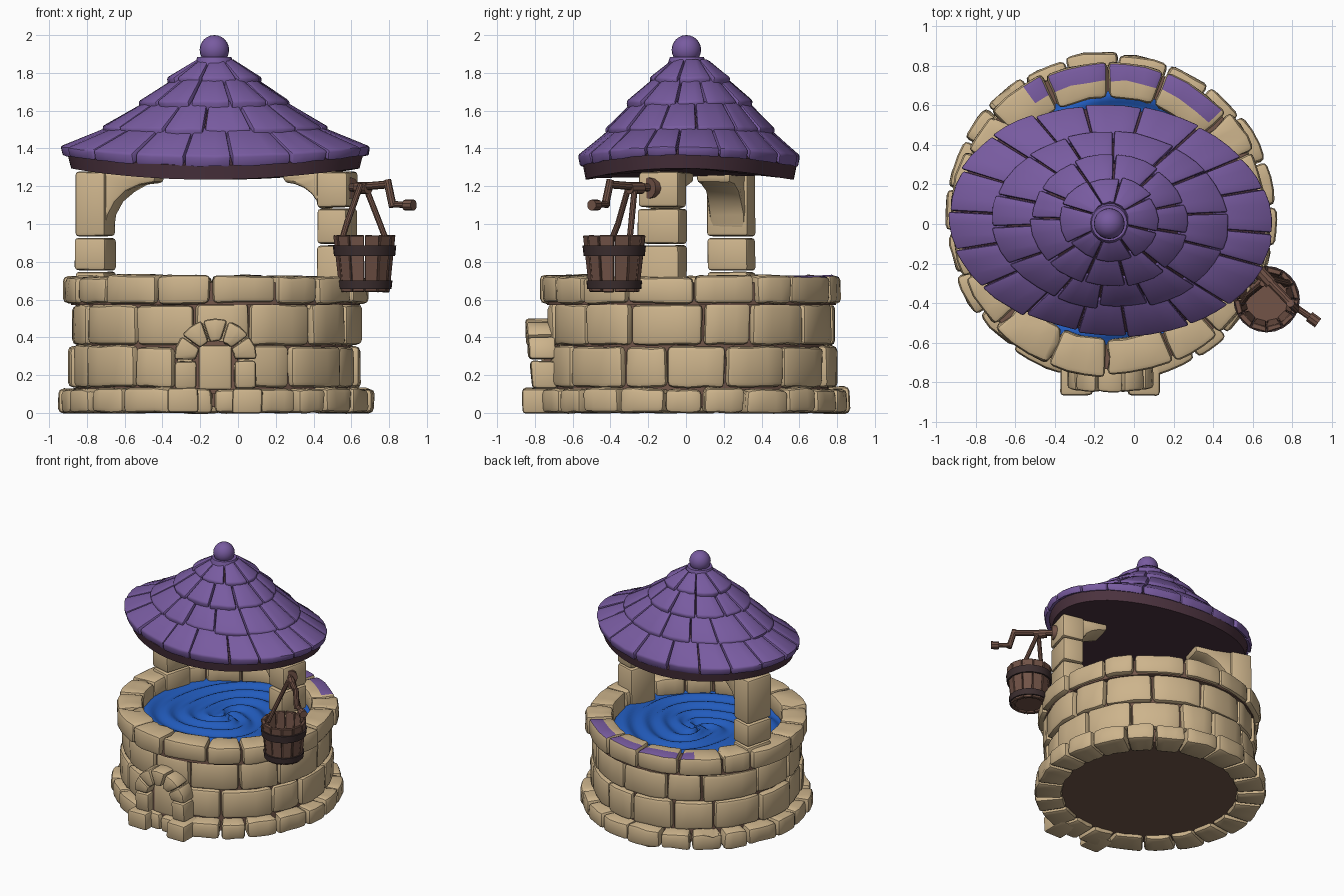
import bpy, bmesh, math, random
from mathutils import Vector, Matrix

if "Cube" in bpy.data.objects:
    bpy.data.objects.remove(bpy.data.objects["Cube"])

random.seed(4)
CX, CY = -0.12, 0.03          # well centre
TAU = 2 * math.pi


def material(name, rgb):
    m = bpy.data.materials.new(name)
    lin = [((c / 255 + 0.055) / 1.055) ** 2.4 for c in rgb]
    m.diffuse_color = (*lin, 1)
    m.use_nodes = True
    m.node_tree.nodes["Principled BSDF"].inputs["Base Color"].default_value = m.diffuse_color
    return m


STONE = material("sand stone", (205, 180, 140))
MORTAR = material("brown mortar", (115, 87, 74))
PURPLE = material("purple tile", (120, 91, 160))
TRIM = material("dark plum trim", (76, 51, 63))
WOOD = material("brown wood", (114, 83, 71))
IRON = material("dark iron", (60, 46, 47))
WATER = material("blue water", (34, 92, 190))


def sweep(bm, loops, closed=False):
    """Skin a list of equal point loops; cap the ends unless closed."""
    rings = [[bm.verts.new(p) for p in l] for l in loops]
    pairs = list(zip(rings, rings[1:] + rings[:1]))
    if not closed:
        pairs.pop()
        bm.faces.new(rings[0])
        bm.faces.new(rings[-1][::-1])
    for a, b in pairs:
        for i in range(len(a)):
            j = (i + 1) % len(a)
            bm.faces.new((a[i], b[i], b[j], a[j]))


def finish(bm, name, mats, bevel=0.0, jitter=0.0, segs=2, rule=None):
    for v in bm.verts:
        v.co += Vector([random.uniform(-jitter, jitter) for _ in range(3)])
    bmesh.ops.recalc_face_normals(bm, faces=bm.faces)
    if bevel:
        edges = [e for e in bm.edges if e.calc_face_angle(0) > 0.7]
        bmesh.ops.bevel(bm, geom=edges, offset=bevel, segments=segs, profile=0.5,
                        affect='EDGES', clamp_overlap=True)
    bm.normal_update()
    if rule:
        for f in bm.faces:
            f.material_index = rule(f)
    me = bpy.data.meshes.new(name)
    bm.to_mesh(me)
    bm.free()
    ob = bpy.data.objects.new(name, me)
    bpy.context.collection.objects.link(ob)
    for m in mats:
        me.materials.append(m)
    bpy.ops.object.select_all(action='DESELECT')
    ob.select_set(True)
    bpy.context.view_layer.objects.active = ob
    bpy.ops.object.shade_smooth_by_angle(angle=math.radians(35))
    return ob


def polar(r, a, z, cx=CX, cy=CY):
    return (cx + r * math.cos(a), cy + r * math.sin(a), z)


def steps(a0, a1, n):
    return [a0 + (a1 - a0) * i / n for i in range(n + 1)]


def rod(bm, p, q, r, r2=None, n=10):
    p, q = Vector(p), Vector(q)
    d = q - p
    m = Matrix.Translation((p + q) / 2) @ d.to_track_quat('Z', 'Y').to_matrix().to_4x4()
    bmesh.ops.create_cone(bm, cap_ends=True, segments=n, radius1=r,
                          radius2=r2 or r, depth=d.length, matrix=m)


# Rings of stones: one course each
def course(name, n, r0, r1, z0, z1, off, mats=(STONE,), rule=None):
    bm = bmesh.new()
    cuts = [off + (i + random.uniform(-.16, .16)) * TAU / n for i in range(n)]
    cuts.append(cuts[0] + TAU)
    for a0, a1 in zip(cuts, cuts[1:]):
        ro = r1 + random.uniform(-.012, .012)
        zt = z1 + random.uniform(-.008, .008)
        g = 0.006 / r1
        sec = [(r0, z0), (ro, z0), (ro, zt), (.695, zt), (r0, zt)]
        sweep(bm, [[polar(r, a, z) for r, z in sec] for a in steps(a0 + g, a1 - g, 3)])
    finish(bm, name, mats, bevel=.026, jitter=.006, rule=rule)


def moss_paint(f):
    c = f.calc_center_median() - Vector((CX, CY, 0))
    ang = math.degrees(math.atan2(c.y, c.x))
    return int(f.normal.z > .8 and c.xy.length > .7 and 45 < ang < 122)


course("base_stones", 22, .63, .83, 0, .13, .1)
course("lower_stones", 15, .63, .765, .135, .355, .3)
course("upper_stones", 14, .63, .765, .36, .575, .05)
course("rim_stones", 16, .61, .80, .58, .725, .0, (STONE, PURPLE), moss_paint)

# Mortar core behind the stones
bm = bmesh.new()
rod(bm, (CX, CY, .03), (CX, CY, .575), .725, n=48)
bmesh.ops.delete(bm, geom=[], context='VERTS')
finish(bm, "mortar_core", [MORTAR])
bm = bmesh.new()
sec = [(.64, .57), (.765, .57), (.765, .69), (.64, .69)]
sweep(bm, [[polar(r, a, z) for r, z in sec] for a in steps(0, TAU, 48)[:-1]], closed=True)
finish(bm, "rim_mortar", [MORTAR])

# Swirling water surface
bm = bmesh.new()
rows = [[bm.verts.new(polar(r, a, .605 + .014 * math.sin(4 * a + 45 * r + math.sin(3 * a))))
         for a in steps(0, TAU, 80)[:-1]] for r in steps(.02, .64, 36)]
bm.faces.new(rows[0])
for p, q in zip(rows, rows[1:]):
    for i in range(80):
        bm.faces.new((p[i], q[i], q[i - 79], p[i - 79]))
finish(bm, "water", [WATER])

# Front arch: jambs, wedge stones, footings and niche slab
AX, AZ = -.12, .28


def box(bm, x0, x1, y0, y1, z0, z1, lean=0):
    sweep(bm, [[(x0, y0 - k, z), (x1, y0 - k, z), (x1, y1, z), (x0, y1, z)]
               for z, k in ((z0, 0), (z1, lean))])


bm = bmesh.new()
for s in (-1, 1):
    xs = sorted((AX + s * .10, AX + s * .215))
    box(bm, *xs, -.815, -.68, .13, .275, .012)
    xs = sorted((AX + s * .09, AX + s * .25))
    box(bm, *xs, -.865, -.66, .0, .13)
for i in range(5):
    a0, a1 = math.pi * i / 5 + .02, math.pi * (i + 1) / 5 - .02
    loops = []
    for a in steps(a0, a1, 2):
        c, s = math.cos(a), math.sin(a)
        loops.append([(AX + r * c, y, AZ + r * s) for r, y in
                      ((.10, -.83 - .06 * s * .3), (.22, -.83 - .06 * s * .3), (.22, -.69), (.10, -.69))])
    sweep(bm, loops)
finish(bm, "front_arch", [STONE], bevel=.018, jitter=.004)
bm = bmesh.new()
box(bm, AX - .09, AX + .09, -.765, -.68, .12, .36)
finish(bm, "arch_niche", [STONE], bevel=.02)
bm = bmesh.new()
box(bm, AX - .12, AX + .12, -.755, -.68, .10, .38)
finish(bm, "arch_mortar", [MORTAR])

# Posts with curved brackets; local u runs along the roof beam line
YAW = math.radians(-15.7)


def post(name, x, y, side, levels, reach, drop):
    def to(u, v, z):
        u *= side
        return (x + u * math.cos(YAW) - v * math.sin(YAW),
                y + u * math.sin(YAW) + v * math.cos(YAW), z)
    bm = bmesh.new()
    for z0, z1 in zip(levels, levels[1:]):
        w, d = .083 + random.uniform(-.004, .004), .113 + random.uniform(-.004, .004)
        sweep(bm, [[to(-w, -d, z), to(w, -d, z), to(w, d, z), to(-w, d, z)]
                   for z in (z0 + .004, z1 - .004)])
    curve = [(.08 + reach * (1 - math.cos(t)), 1.22 - drop * (1 - math.sin(t)))
             for t in steps(0, math.pi / 2, 5)]
    prof = [(.04, 1.275), (.04, 1.22 - drop)] + curve + [(.09 + reach, 1.275)]
    sweep(bm, [[to(u, v, z) for u, z in prof] for v in (-.095, .095)])
    finish(bm, name, [STONE], bevel=.018, jitter=.003)


post("left_post", -.755, .24, 1, (.56, .75, .93, 1.28), .27, .25)
post("right_post", .525, -.125, -1, (.56, .89, 1.085, 1.28), .19, .14)

# Oval roof
RX, RY, RYAW = -.12, .02, math.radians(-4)


def oval(a, b, z, t):
    lift = .03 * max(0, min(1, (1.55 - z) / .2)) * math.cos(2 * t)
    u, v = a * math.cos(t), b * math.sin(t)
    return (RX + u * math.cos(RYAW) - v * math.sin(RYAW),
            RY + u * math.sin(RYAW) + v * math.cos(RYAW), z + lift)


bm = bmesh.new()
core = [(.765, .55, 1.265), (.785, .565, 1.34), (.54, .40, 1.47), (.36, .29, 1.61),
        (.20, .18, 1.73), (.08, .08, 1.85)]
sweep(bm, [[oval(a, b, z, t) for t in steps(0, TAU, 48)[:-1]] for a, b, z in core])
finish(bm, "roof_trim", [TRIM])

tiers = [(18, (.82, .58, 1.385), (.54, .41, 1.52)), (14, (.60, .445, 1.51), (.36, .30, 1.655)),
         (11, (.40, .335, 1.65), (.21, .19, 1.775)), (8, (.25, .215, 1.775), (.09, .09, 1.875))]
bm = bmesh.new()
for k, (n, lo, hi) in enumerate(tiers):
    cuts = [k * .2 + (i + random.uniform(-.12, .12)) * TAU / n for i in range(n)]
    cuts.append(cuts[0] + TAU)
    for t0, t1 in zip(cuts, cuts[1:]):
        j = random.uniform(-.012, .012)
        (a, b, z), (c, d, h) = lo, hi
        g = .005 / a
        sweep(bm, [[oval(a + j, b + j, z, t), oval(c, d, h, t), oval(c - .02, d - .02, h - .05, t),
                    oval(a + j - .012, b + j - .012, z - .055, t)]
                   for t in steps(t0 + g, t1 - g, 3)])
finish(bm, "roof_tiles", [PURPLE], bevel=.011, jitter=.003)

# Finial
bm = bmesh.new()
rod(bm, (-.125, .005, 1.84), (-.125, .005, 1.885), .105, .09, n=20)
bmesh.ops.create_uvsphere(bm, u_segments=20, v_segments=12, radius=.078,
                          matrix=Matrix.Translation((-.125, .002, 1.922)))
finish(bm, "roof_finial", [PURPLE])

# Bucket: staves, bottom and iron bands
BX, BY = .67, -.38


def bucket_r(z):
    return .132 + (z - .64) * .11


bm = bmesh.new()
for i in range(12):
    a0, a1 = TAU * i / 12 + .015, TAU * (i + 1) / 12 - .015
    sec = [(bucket_r(z) - d, z) for z, d in ((.64, 0), (.94, 0), (.94, .028), (.64, .028))]
    sweep(bm, [[polar(r, a, z, BX, BY) for r, z in sec] for a in steps(a0, a1, 1)])
finish(bm, "bucket_staves", [WOOD], bevel=.004, segs=1, jitter=.002)
bm = bmesh.new()
rod(bm, (BX, BY, .655), (BX, BY, .685), .125, n=24)
finish(bm, "bucket_bottom", [WOOD])
bm = bmesh.new()
for z0, z1 in ((.655, .70), (.83, .885)):
    sec = [(bucket_r(z) + d, z) for z, d in ((z0, .009), (z1, .009), (z1, -.012), (z0, -.012))]
    sweep(bm, [[polar(r, a, z, BX, BY) for r, z in sec] for a in steps(0, TAU, 24)[:-1]], closed=True)
finish(bm, "bucket_bands", [IRON])

# Bucket handle
bm = bmesh.new()
for foot, knee, top in (((.545, -.40, .90), (.575, -.36, 1.0), (.65, -.30, 1.21)),
                        ((.79, -.30, .90), (.752, -.29, 1.0), (.67, -.27, 1.21))):
    rod(bm, foot, knee, .016)
    rod(bm, knee, top, .016)
rod(bm, (.63, -.235, 1.19), (.69, -.30, 1.19), .032)
finish(bm, "bucket_handle", [WOOD])

# Crank: hub, axle, arm and grip
bm = bmesh.new()
rod(bm, (.53, -.13, 1.19), (.60, -.20, 1.19), .056, n=12)
rod(bm, (.56, -.16, 1.19), (.80, -.41, 1.21), .021)
rod(bm, (.79, -.40, 1.232), (.82, -.43, 1.09), .021)
rod(bm, (.81, -.415, 1.105), (.925, -.495, 1.10), .017)
rod(bm, (.885, -.467, 1.10), (.93, -.50, 1.10), .029)
finish(bm, "crank", [WOOD])
